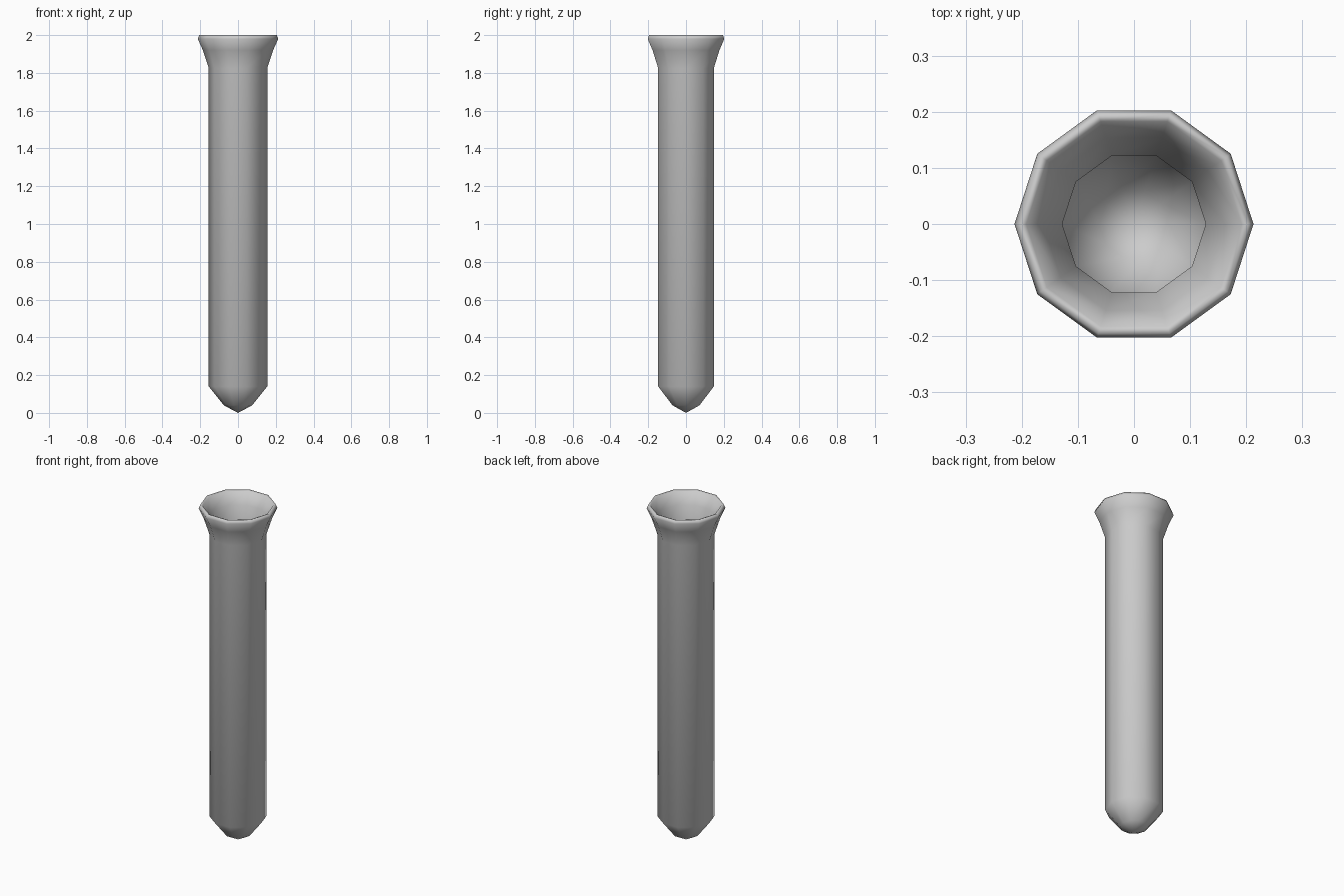
import bpy, bmesh, math

if "Cube" in bpy.data.objects:
    bpy.data.objects.remove(bpy.data.objects["Cube"])

SIDES = 10

# closed wall profile (radius, height): outer tip -> rim -> inner tip
profile = [(0, 0), (0.075, 0.04), (0.155, 0.14), (0.155, 1.825),
           (0.186, 1.92), (0.213, 1.98), (0.205, 2.0), (0.192, 1.995),
           (0.162, 1.925), (0.128, 1.825), (0.128, 0.15), (0.062, 0.064), (0, 0.03)]

bm = bmesh.new()
rings = []
for r, z in profile:
    if r == 0:
        rings.append([bm.verts.new((0, 0, z))] * SIDES)
    else:
        rings.append([bm.verts.new((r * math.cos(2 * math.pi * i / SIDES),
                                    r * math.sin(2 * math.pi * i / SIDES), z))
                      for i in range(SIDES)])

# skin neighbouring rings; the tips collapse to triangles
for a, b in zip(rings, rings[1:]):
    for i in range(SIDES):
        j = (i + 1) % SIDES
        bm.faces.new(list(dict.fromkeys((a[i], a[j], b[j], b[i]))))
bmesh.ops.recalc_face_normals(bm, faces=bm.faces)
for f in bm.faces:
    f.smooth = True

# hollow tube with pointed base and flared lip
mesh = bpy.data.meshes.new("test_tube")
bm.to_mesh(mesh)
bm.free()
tube = bpy.data.objects.new("test_tube", mesh)
bpy.context.collection.objects.link(tube)
